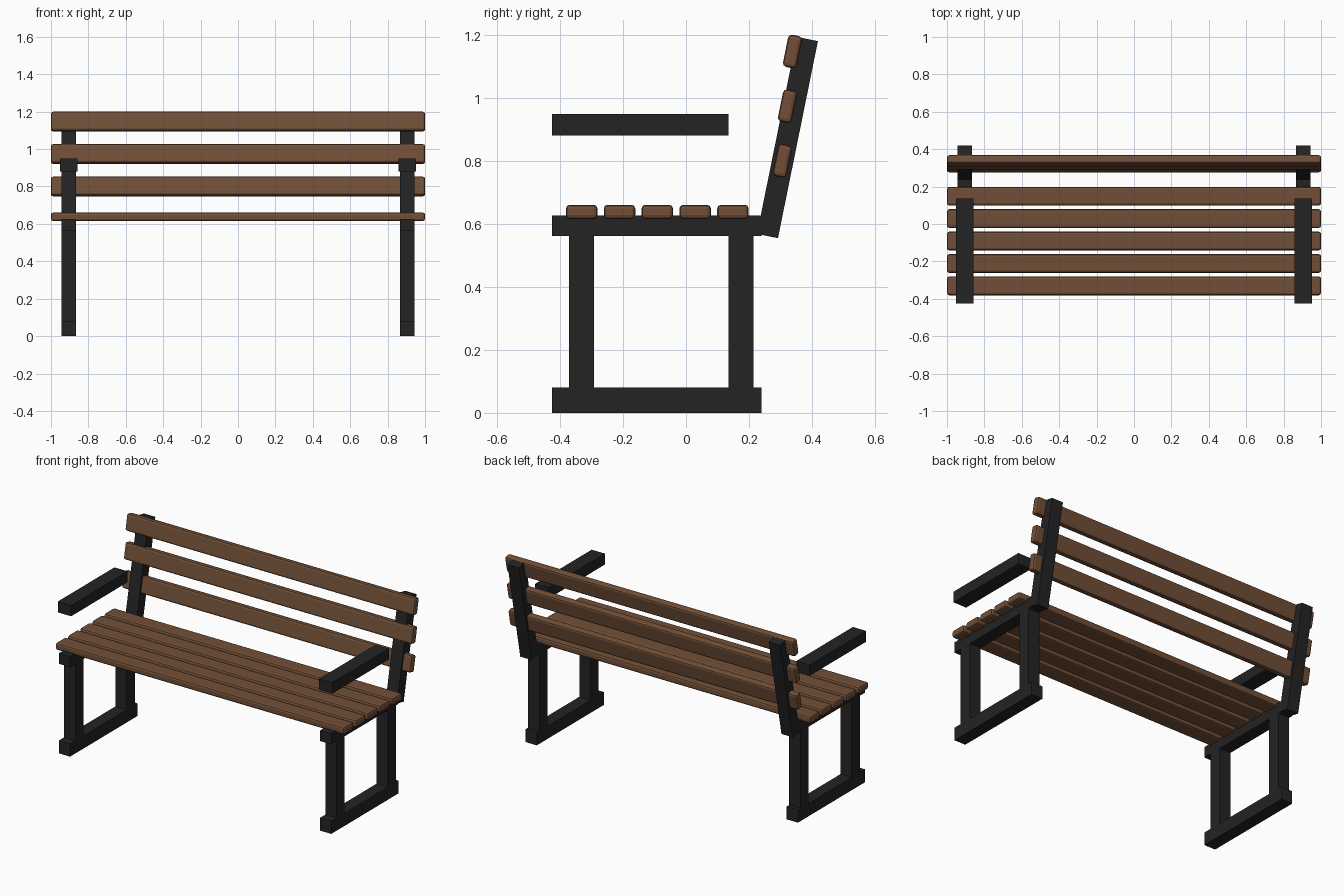
import bpy
import math

if "Cube" in bpy.data.objects:
    bpy.data.objects.remove(bpy.data.objects["Cube"])

def material(name, color):
    m = bpy.data.materials.new(name)
    m.diffuse_color = (*color, 1)
    m.use_nodes = True
    m.node_tree.nodes["Principled BSDF"].inputs["Base Color"].default_value = m.diffuse_color
    return m

wood = material("brown wood", (0.165, 0.078, 0.038))
iron = material("black iron", (0.017, 0.017, 0.017))

def box(name, center, size, mat, tilt=0.0, bevel=0.0):
    """Box given by centre and full size, leaning back by tilt radians."""
    bpy.ops.mesh.primitive_cube_add(size=1, location=center)
    ob = bpy.context.object
    ob.name = name
    ob.scale = size
    bpy.ops.object.transform_apply(location=False, rotation=False, scale=True)
    ob.rotation_euler.x = -tilt
    ob.data.materials.append(mat)
    if bevel:
        mod = ob.modifiers.new("edge_bevel", 'BEVEL')
        mod.width = bevel
        mod.segments = 2
    return ob

TILT = 0.2
FRAME_X = 0.905

# Side frames, one at each end
for side, s in (("left", -1), ("right", 1)):
    x = s * FRAME_X
    box(side + "_foot", (x, -0.0925, 0.04), (0.078, 0.665, 0.08), iron)
    box(side + "_front_leg", (x, -0.332, 0.32), (0.078, 0.08, 0.5), iron)
    box(side + "_rear_leg", (x, 0.175, 0.32), (0.078, 0.08, 0.5), iron)
    box(side + "_seat_rail", (x, -0.0925, 0.594), (0.078, 0.665, 0.066), iron)
    box(side + "_back_post", (x, 0.322, 0.874), (0.078, 0.068, 0.638), iron, TILT)
    box(side + "_armrest", (x, -0.145, 0.915), (0.092, 0.56, 0.068), iron)

# Seat slats
for i in range(5):
    box(f"seat_slat_{i + 1}", (0, -0.331 + i * 0.12, 0.638),
        (2.0, 0.1, 0.045), wood, bevel=0.012)

# Backrest slats
for i in range(3):
    box(f"back_slat_{i + 1}", (0, 0.306 + i * 0.016, 0.80 + i * 0.1735),
        (2.0, 0.045, 0.104), wood, TILT, bevel=0.012)
